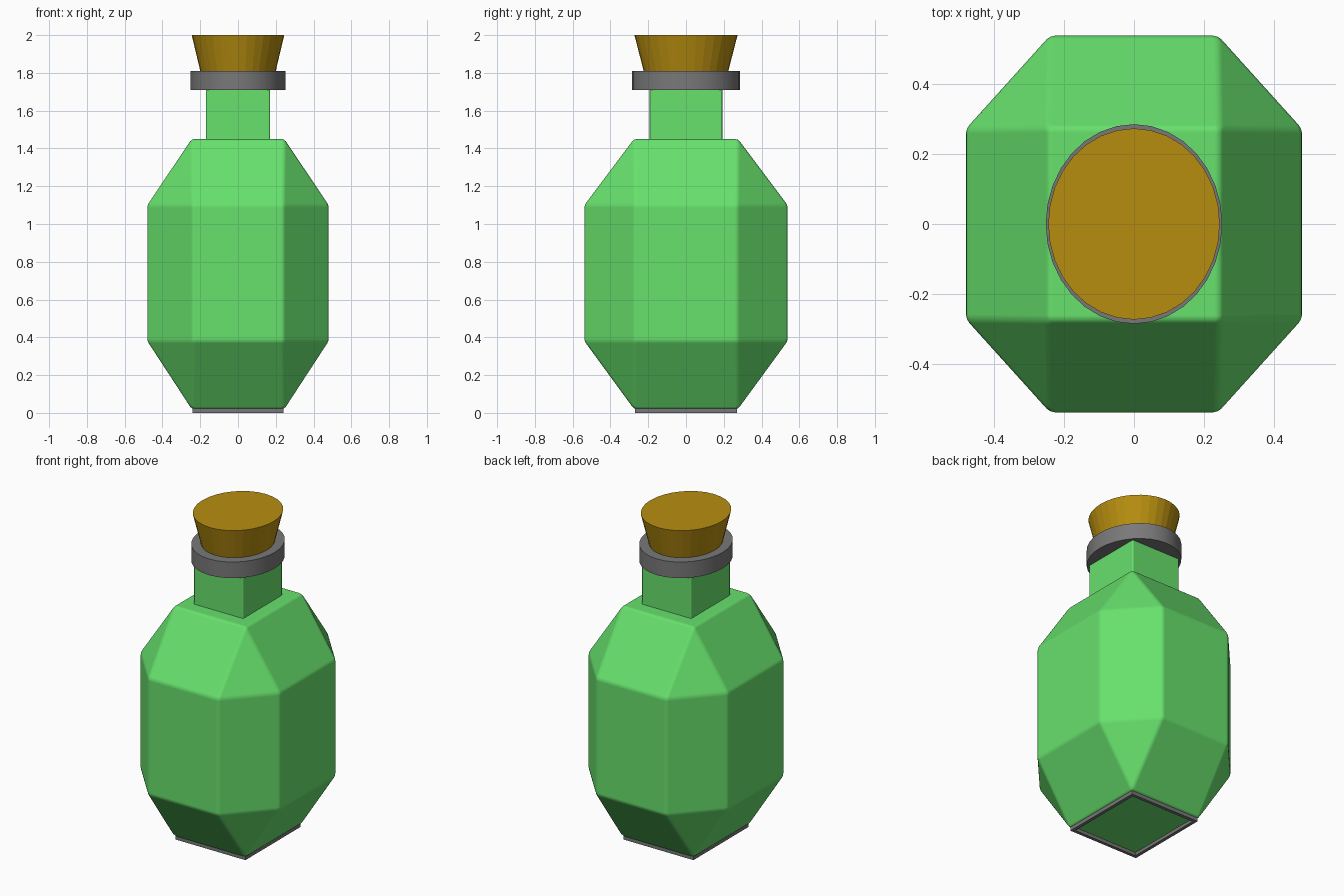
import bpy, bmesh, math

if "Cube" in bpy.data.objects:
    bpy.data.objects.remove(bpy.data.objects["Cube"])


def material(name, rgb):
    m = bpy.data.materials.new(name)
    m.diffuse_color = (*rgb, 1)
    m.use_nodes = True
    m.node_tree.nodes["Principled BSDF"].inputs["Base Color"].default_value = m.diffuse_color
    return m


GLASS = material("green glass", (0.136, 0.75, 0.15))
METAL = material("grey metal", (0.19, 0.19, 0.19))
CORK = material("cork brown", (0.47, 0.27, 0.005))


def finish(name, bm, mat, bevel=0):
    bmesh.ops.recalc_face_normals(bm, faces=bm.faces)
    me = bpy.data.meshes.new(name)
    bm.to_mesh(me)
    bm.free()
    me.materials.append(mat)
    ob = bpy.data.objects.new(name, me)
    bpy.context.collection.objects.link(ob)
    if bevel:
        me.shade_smooth()
        mod = ob.modifiers.new("soft edges", "BEVEL")
        mod.width = bevel
        mod.segments = 2
        mod.limit_method = "ANGLE"
        mod.angle_limit = math.radians(20)
        mod.harden_normals = True
    return ob


def box(name, hx, hy, z0, z1, mat, bevel=0):
    bm = bmesh.new()
    bmesh.ops.create_cube(bm, size=1)
    for v in bm.verts:
        v.co = (v.co.x * 2 * hx, v.co.y * 2 * hy, z0 if v.co.z < 0 else z1)
    return finish(name, bm, mat, bevel)


def oval(name, rings, mat, sides=32):
    # stacked elliptical rings (rx, ry, z), capped at both ends
    bm = bmesh.new()
    loops = []
    for rx, ry, z in rings:
        loops.append([bm.verts.new((rx * math.cos(a), ry * math.sin(a), z))
                      for a in (2 * math.pi * i / sides for i in range(sides))])
    for lo, hi in zip(loops, loops[1:]):
        for i in range(sides):
            j = (i + 1) % sides
            bm.faces.new((lo[i], lo[j], hi[j], hi[i]))
    bm.faces.new(loops[0])
    bm.faces.new(loops[-1])
    return finish(name, bm, mat)


# Faceted bottle body: convex hull of octagon rings and end rectangles
bm = bmesh.new()
for sx in (-1, 1):
    for sy in (-1, 1):
        for z in (0.02, 1.45):
            bm.verts.new((sx * 0.245, sy * 0.275, z))
        for z in (0.38, 1.10):
            bm.verts.new((sx * 0.24, sy * 0.538, z))
            bm.verts.new((sx * 0.48, sy * 0.272, z))
bmesh.ops.convex_hull(bm, input=bm.verts)
bmesh.ops.dissolve_limit(bm, angle_limit=0.02, verts=bm.verts, edges=bm.edges)
finish("bottle_body", bm, GLASS, 0.014)

# Square neck
box("neck", 0.17, 0.192, 1.43, 1.73, GLASS, 0.008)

# Metal collar and cork
collar = oval("collar", [(0.252, 0.285, 1.71), (0.252, 0.285, 1.81)], METAL)
oval("cork", [(0.195, 0.219, 1.79), (0.245, 0.273, 2.0)], CORK)
bpy.context.view_layer.objects.active = collar
collar.select_set(True)
bpy.ops.object.shade_smooth_by_angle(angle=math.radians(30))

# Thin metal frame around the foot
for s, side in ((-1, "front_left"), (1, "back_right")):
    a = box("foot_rim_x_" + side, 0.24, 0.01, 0, 0.03, METAL)
    a.location.y = s * 0.26
    b = box("foot_rim_y_" + side, 0.01, 0.25, 0, 0.03, METAL)
    b.location.x = s * 0.23
